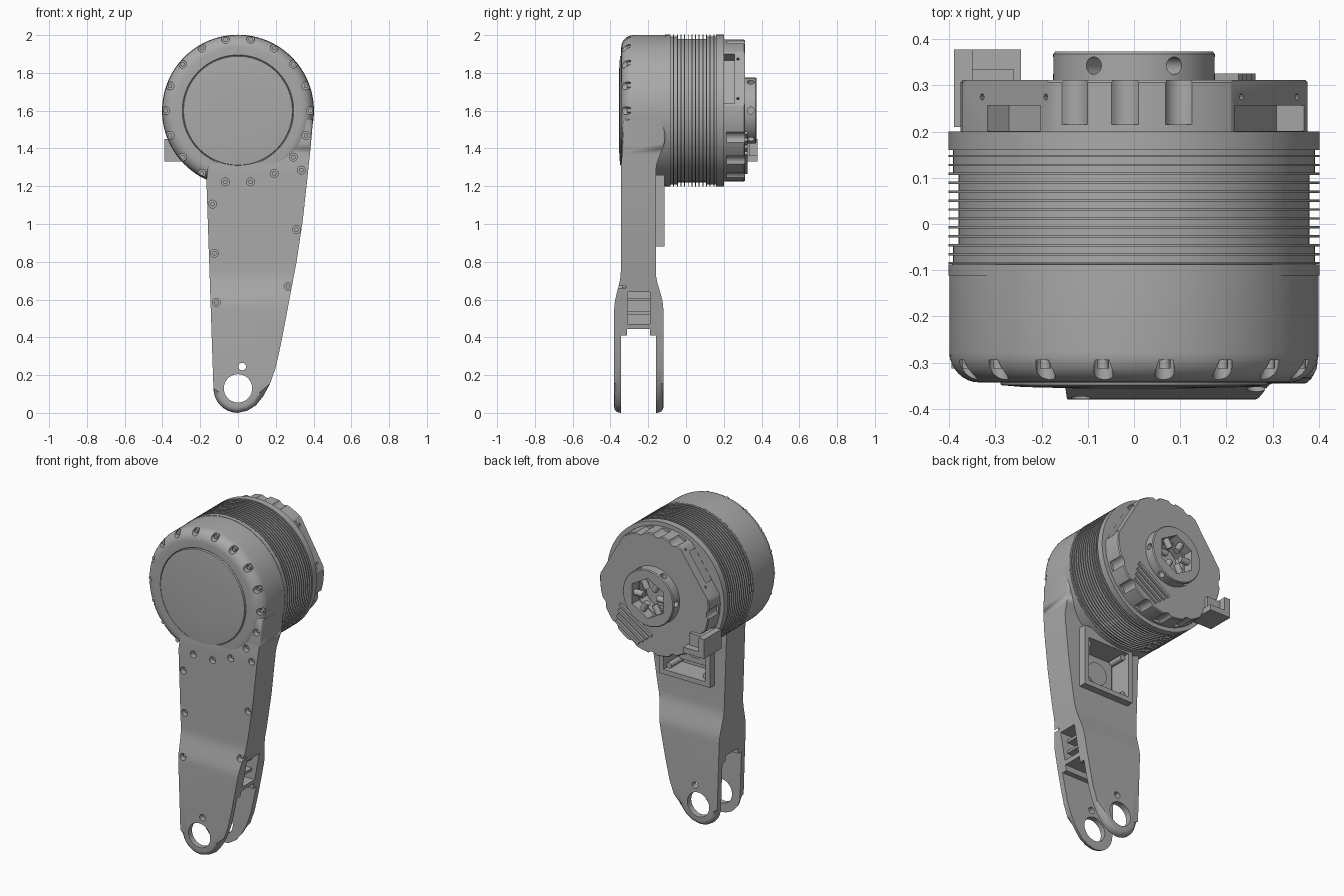
import bpy, bmesh
from math import sin, cos, pi, radians
from mathutils import Matrix, Vector

if "Cube" in bpy.data.objects:
    bpy.data.objects.remove(bpy.data.objects["Cube"])

AXIS = 1.6   # height of the drive axis
R = 0.4      # drive radius

grey = bpy.data.materials.new("machined grey")
grey.use_nodes = True
grey.diffuse_color = (0.4, 0.4, 0.4, 1)
grey.node_tree.nodes["Principled BSDF"].inputs["Base Color"].default_value = (0.4, 0.4, 0.4, 1)


def finish(name, bm):
    bmesh.ops.recalc_face_normals(bm, faces=bm.faces)
    mesh = bpy.data.meshes.new(name)
    bm.to_mesh(mesh)
    bm.free()
    obj = bpy.data.objects.new(name, mesh)
    bpy.context.collection.objects.link(obj)
    mesh.materials.append(grey)
    return obj


def cyl(bm, p0, p1, r, n=20):
    p0, p1 = Vector(p0), Vector(p1)
    d = p1 - p0
    m = Matrix.Translation((p0 + p1) / 2) @ d.to_track_quat('Z', 'Y').to_matrix().to_4x4()
    bmesh.ops.create_cone(bm, cap_ends=True, segments=n, radius1=r, radius2=r, depth=d.length, matrix=m)


def box(bm, lo, hi, frame=Matrix.Identity(4)):
    lo, hi = Vector(lo), Vector(hi)
    m = frame @ Matrix.Translation((lo + hi) / 2) @ Matrix.Diagonal((*(hi - lo), 1))
    bmesh.ops.create_cube(bm, size=1, matrix=m)


def polar(angle, r, y):
    a = radians(angle)
    return Vector((r * cos(a), y, AXIS + r * sin(a)))


def radial(angle):
    """Frame on the drive axis whose x points outward at the angle."""
    return Matrix.Translation((0, 0, AXIS)) @ Matrix.Rotation(-radians(angle), 4, 'Y')


def revolve(name, profile, n=96):
    bm = bmesh.new()
    rings = [[bm.verts.new(polar(360 * i / n, r, y)) for i in range(n)] for r, y in profile]
    for a, b in zip(rings, rings[1:]):
        for i in range(n):
            j = (i + 1) % n
            bm.faces.new((a[i], a[j], b[j], b[i]))
    bm.faces.new(rings[0])
    bm.faces.new(rings[-1])
    return finish(name, bm)


def prism(bm, pts, y0, y1):
    a, b = ([bm.verts.new((x, y, z)) for x, z in pts] for y in (y0, y1))
    for i in range(len(pts)):
        j = (i + 1) % len(pts)
        bm.faces.new((a[i], a[j], b[j], b[i]))
    bm.faces.new(a)
    bm.faces.new(b)


def cut(obj, bm):
    tool = finish("cutter", bm)
    tool.hide_render = True
    mod = obj.modifiers.new("cut", 'BOOLEAN')
    mod.operation, mod.solver, mod.object = 'DIFFERENCE', 'EXACT', tool
    deps = bpy.context.evaluated_depsgraph_get()
    mesh = bpy.data.meshes.new_from_object(obj.evaluated_get(deps))
    obj.modifiers.clear()
    obj.data = mesh
    bpy.data.objects.remove(tool)


def smooth(a, b, t):
    t = min(1, max(0, (t - a) / (b - a)))
    return t * t * (3 - 2 * t)


def arm_front(z):
    return -0.38 + 0.035 * smooth(0.55, 0.75, z) + 0.01 * smooth(1.28, 1.42, z)


def arm_back(z):
    return -0.12 - 0.04 * smooth(0.55, 0.75, z) + 0.05 * smooth(1.28, 1.46, z)


# Drive head: drum with a rounded front rim and shallow front disc
profile = [(0.12, -0.356), (0.24, -0.353), (0.288, -0.349), (0.291, -0.339), (0.295, -0.343)]
profile += [(0.335 + 0.065 * sin(t * pi / 16), -0.278 - 0.065 * cos(t * pi / 16)) for t in range(9)]
profile += [(R, -0.11)]
head = revolve("drive_head", profile)

# Arm: bevelled outline, sliced and shaped to its varying thickness
left_foot = [(-0.13 * cos(t * pi / 16), 0.13 - 0.13 * sin(t * pi / 16)) for t in range(9)]
right_edge = [(0.05, 0.012), (0.095, 0.04), (0.135, 0.09), (0.17, 0.155), (0.198, 0.235),
              (0.22, 0.33), (0.245, 0.455), (0.272, 0.6), (0.31, 0.8), (0.343, 1.02),
              (0.367, 1.24), (0.384, 1.4), (0.397, 1.55)]
top_end = [(0.2, 1.68), (-0.1, 1.68), (-0.16, 1.5), (-0.167, 1.23)]
bm = bmesh.new()
prism(bm, left_foot + right_edge + top_end, 0, 0.2)
rim = [e for e in bm.edges if abs(e.verts[0].co.y - e.verts[1].co.y) < 0.001]
bmesh.ops.bevel(bm, geom=rim, offset=0.028, segments=4, profile=0.5, affect='EDGES', clamp_overlap=False)
for z in [0.55 + 0.025 * i for i in range(9)] + [1.28 + 0.03 * i for i in range(7)]:
    bmesh.ops.bisect_plane(bm, geom=bm.verts[:] + bm.edges[:] + bm.faces[:],
                           plane_co=(0, 0, z), plane_no=(0, 0, 1))
for v in bm.verts:
    f, b = arm_front(v.co.z), arm_back(v.co.z)
    v.co.y = f + (b - f) * v.co.y / 0.2
arm = finish("arm", bm)

# Fork gap, pin holes, side window and rear bay
bm = bmesh.new()
box(bm, (-0.5, -0.345, -0.1), (0.5, -0.158, 0.41))
cut(arm, bm)
bm = bmesh.new()
box(bm, (-0.5, -0.312, 0.35), (0.5, -0.19, 0.445))
cut(arm, bm)
bm = bmesh.new()
cyl(bm, (0, -0.6, 0.13), (0, 0, 0.13), 0.075, 40)
cyl(bm, (0.022, -0.6, 0.245), (0.022, 0, 0.245), 0.02)
box(bm, (0.12, -0.31, 0.47), (0.5, -0.19, 0.64))
box(bm, (-0.055, -0.26, 0.91), (0.235, 0, 1.19))
cut(arm, bm)

# Raised frame around the rear bay, with a small board inside
bm = bmesh.new()
box(bm, (-0.085, -0.2, 0.88), (0.265, -0.115, 1.26))
frame = finish("bay_frame", bm)
bm = bmesh.new()
box(bm, (-0.055, -0.3, 0.91), (0.235, 0, 1.19))
cut(frame, bm)
bm = bmesh.new()
box(bm, (-0.03, -0.27, 0.94), (0.21, -0.235, 1.17))
cyl(bm, (0.09, -0.25, 1.05), (0.09, -0.215, 1.05), 0.07, 32)
for x in (-0.035, 0.215):
    for z in (0.93, 1.17):
        cyl(bm, (x, -0.265, z), (x, -0.14, z), 0.018)
finish("bay_board", bm)

# Ledges inside the side window
bm = bmesh.new()
for z in (0.53, 0.6):
    box(bm, (0.1, -0.31, z - 0.008), (0.23, -0.19, z + 0.008))
finish("window_ledges", bm)

# Screw recesses around the rim and down the arm, each with a screw
arm_screws = [(-0.135, 1.105), (-0.125, 0.845), (-0.115, 0.585),
              (0.335, 1.285), (0.31, 0.97), (0.265, 0.67)]
spots = [(p.x, p.z) for p in (polar(20 * i, 0.383, 0) for i in range(18))] + arm_screws
for body in (head, arm):
    bm = bmesh.new()
    for x, z in spots:
        cyl(bm, (x, -0.5, z), (x, arm_front(z) + 0.04, z), 0.021, 16)
    cut(body, bm)
bm = bmesh.new()
for x, z in spots:
    y = arm_front(z)
    cyl(bm, (x, y + 0.022, z), (x, y + 0.06, z), 0.012, 12)
finish("screws", bm)

# Finned drum: core steps with thin cooling fins
profile = [(0.3, -0.112), (0.402, -0.112), (0.402, -0.088)]
for i in range(13):
    y = -0.087 + 0.0193 * i
    core = 0.38 if 1 < i < 10 else 0.392
    last = 0.38 if 2 < i < 11 else 0.392
    profile += [(last, y), (R + 0.002, y), (R + 0.002, y + 0.005), (core, y + 0.005)]
profile += [(0.392, 0.16), (0.402, 0.16), (0.402, 0.2), (0.3, 0.2)]
drum = revolve("finned_drum", profile)

# Rear cap: flats at the upper sides, slots, scallops and a socket
cap = revolve("rear_cap", [(0.376, 0.19), (0.376, 0.306), (0.371, 0.312)])
bm = bmesh.new()
for angle in (30, 145):
    box(bm, (0.338, 0.1, -0.4), (0.6, 0.5, 0.4), radial(angle))
cut(cap, bm)
bm = bmesh.new()
for angle, half in ((30, 0.15), (140, 0.1)):
    box(bm, (0.27, 0.201, -half), (0.6, 0.257, half), radial(angle))
    for side in (-0.12, 0.12):
        m = radial(angle)
        cyl(bm, m @ Vector((0.3, 0.275, side)), m @ Vector((0.5, 0.275, side)), 0.007, 10)
for angle in [75, 93, 110] + list(range(184, 360, 22)):
    cyl(bm, polar(angle, 0.395, 0.215), polar(angle, 0.395, 0.5), 0.036, 20)
cyl(bm, (0, 0.24, AXIS), (0, 0.5, AXIS), 0.115, 6)
cut(cap, bm)

# Hub collar with a six-sided bore and radial screw holes
hub = revolve("hub_collar", [(0.175, 0.3), (0.175, 0.368), (0.17, 0.374)], 64)
bm = bmesh.new()
cyl(bm, (0, 0.2, AXIS), (0, 0.5, AXIS), 0.125, 6)
for i in range(6):
    cyl(bm, polar(60 * i, 0.05, 0.343), polar(60 * i, 0.3, 0.343), 0.019, 16)
cut(hub, bm)
bm = bmesh.new()
cyl(bm, (0, 0.23, AXIS), (0, 0.27, AXIS), 0.085, 40)
finish("shaft_end", bm)

# Vent ribs on the rear cap
bm = bmesh.new()
for i in range(4):
    r, half = 0.215 + 0.035 * i, 0.13 - 0.012 * i
    box(bm, (r, 0.3, -half), (r + 0.018, 0.326, half), radial(-57))
finish("vent_ribs", bm)

# Connector block at the lower corner
bm = bmesh.new()
box(bm, (-0.39, 0.21, 1.33), (-0.245, 0.378, 1.365))
box(bm, (-0.39, 0.21, 1.33), (-0.35, 0.378, 1.45))
box(bm, (-0.36, 0.21, 1.35), (-0.26, 0.335, 1.44))
finish("connector_block", bm)

# Shading
for obj in bpy.context.scene.objects:
    obj.select_set(obj.type == 'MESH')
bpy.context.view_layer.objects.active = arm
bpy.ops.object.shade_smooth_by_angle(angle=radians(32))
